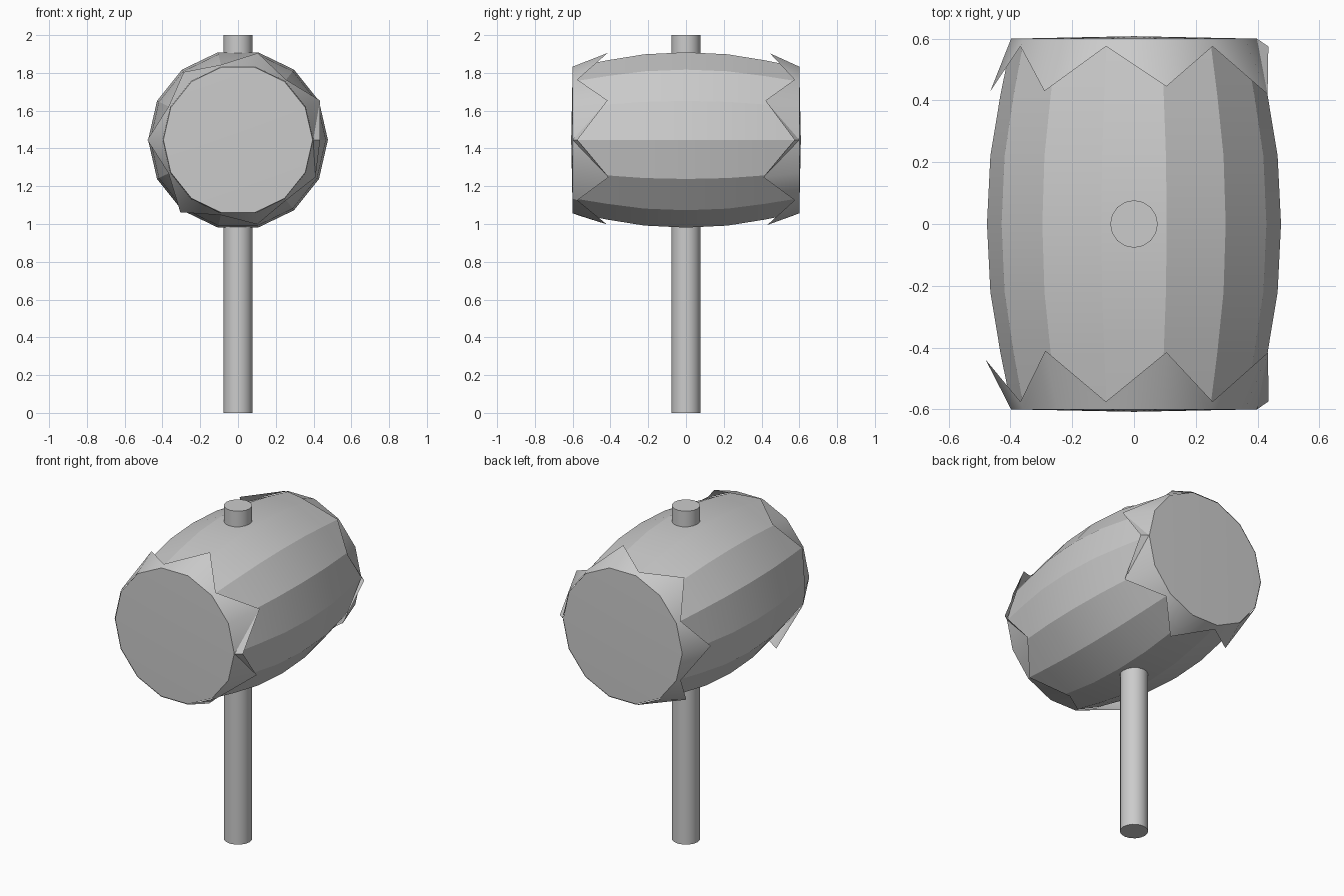
import bpy, bmesh
from math import sin, cos, tau, radians

if "Cube" in bpy.data.objects:
    bpy.data.objects.remove(bpy.data.objects["Cube"])

N = 14        # sides of the barrel
CZ = 1.445    # height of the barrel axis


def point(k, r, y):
    a = tau * k / N
    return (r * cos(a), y, CZ + r * sin(a))


def finish(bm, name, angle):
    bmesh.ops.recalc_face_normals(bm, faces=bm.faces)
    me = bpy.data.meshes.new(name)
    bm.to_mesh(me)
    bm.free()
    ob = bpy.data.objects.new(name, me)
    bpy.context.collection.objects.link(ob)
    bpy.ops.object.select_all(action='DESELECT')
    ob.select_set(True)
    bpy.context.view_layer.objects.active = ob
    bpy.ops.object.shade_smooth_by_angle(angle=radians(angle))
    return ob


def bridge(bm, a, b):
    for k in range(N):
        j = (k + 1) % N
        bm.faces.new((a[k], a[j], b[j], b[k]))


# Barrel head: bulging profile along y, slightly domed ends
half = [(0.6, 0.395), (0.42, 0.432), (0.22, 0.465)]
profile = [(-y, r) for y, r in half] + [(0, 0.476)] + half[::-1]
bm = bmesh.new()
rings = [[bm.verts.new(point(k, r, y)) for k in range(N)] for y, r in profile]
for a, b in zip(rings, rings[1:]):
    bridge(bm, a, b)
for ring, y in ((rings[0], -0.608), (rings[-1], 0.608)):
    c = bm.verts.new((0, y, CZ))
    for k in range(N):
        bm.faces.new((ring[k], ring[(k + 1) % N], c))
finish(bm, "barrel_head", 20)


# Jagged end bands: odd corners reach inward as flared tips, even ones stay near the rim
def jagged_band(name, side, tip_y, tip_r):
    bm = bmesh.new()
    rim = [bm.verts.new(point(k, 0.398, side * 0.6)) for k in range(N)]
    edge = []
    for k in range(N):
        if k % 2:
            y, r = tip_y[k // 2], tip_r[k // 2]
        else:
            y, r = 0.575, 0.435 if k == 0 else 0.408
        edge.append(bm.verts.new(point(k, r, side * y)))
    for k in range(N):
        j = (k + 1) % N
        tip, low = (k, j) if k % 2 else (j, k)
        bm.faces.new((rim[k], rim[j], edge[tip]))
        bm.faces.new((rim[low], edge[low], edge[tip]))
    finish(bm, name, 30)


jagged_band("front_band", -1, [0.415, 0.415, 0.41, 0.44, 0.42, 0.42, 0.41],
            [0.482, 0.472, 0.46, 0.48, 0.49, 0.458, 0.455])
jagged_band("back_band", 1, [0.42, 0.445, 0.43, 0.43, 0.42, 0.43, 0.41],
            [0.48, 0.47, 0.465, 0.465, 0.475, 0.462, 0.455])

# Handle running through the head
bm = bmesh.new()
bmesh.ops.create_cone(bm, cap_ends=True, segments=16, radius1=0.077, radius2=0.077, depth=2)
bmesh.ops.translate(bm, verts=bm.verts, vec=(0, 0, 1))
finish(bm, "handle", 30)
